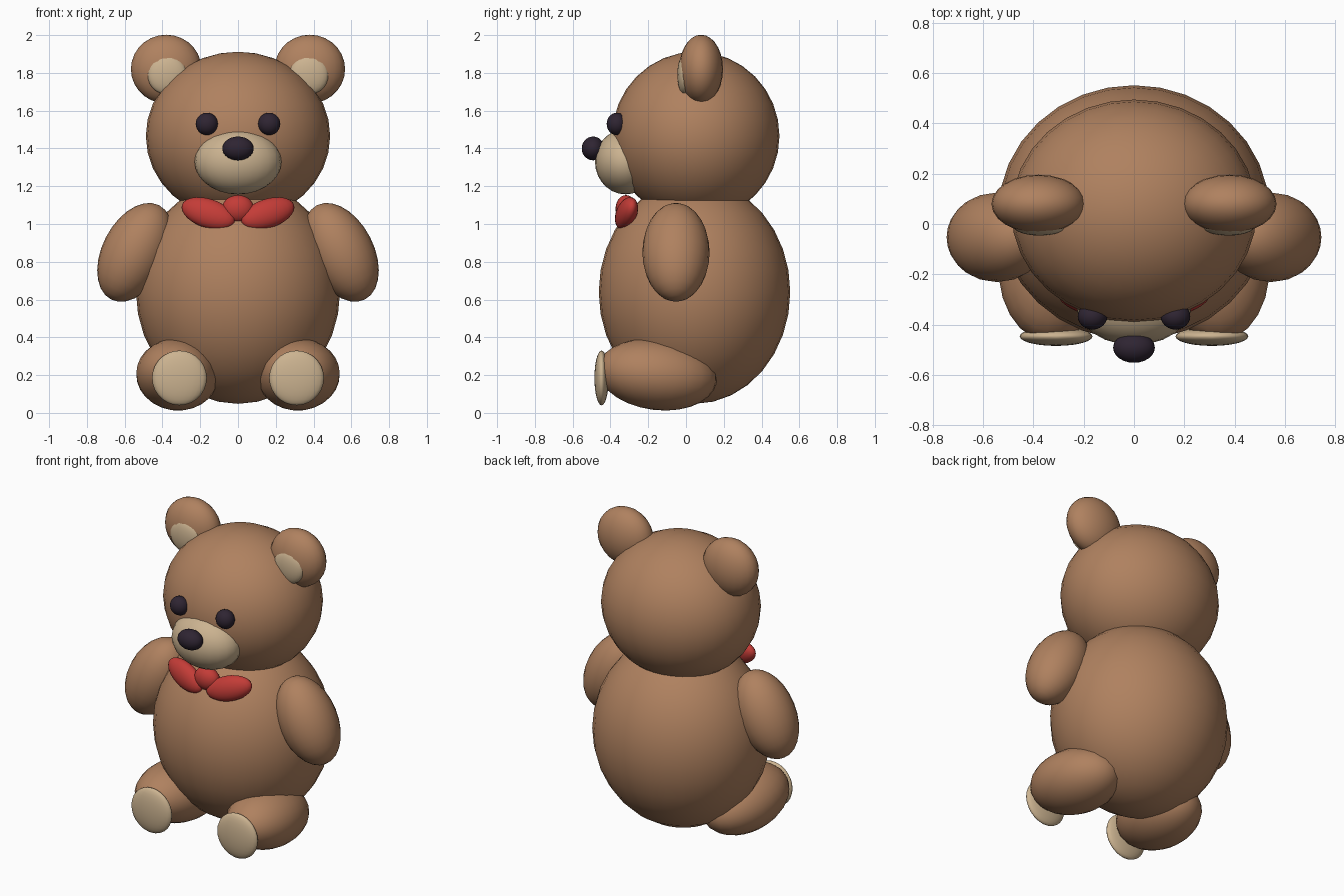
import bpy
import math

if "Cube" in bpy.data.objects:
    bpy.data.objects.remove(bpy.data.objects["Cube"])


def material(name, rgb):
    m = bpy.data.materials.new(name)
    m.diffuse_color = (*rgb, 1.0)
    m.use_nodes = True
    m.node_tree.nodes["Principled BSDF"].inputs["Base Color"].default_value = m.diffuse_color
    return m


FUR = material("brown_fur", (0.43, 0.22, 0.115))
CREAM = material("cream_felt", (0.60, 0.45, 0.28))
DARK = material("dark_plum", (0.028, 0.018, 0.032))
RED = material("red_ribbon", (0.55, 0.045, 0.038))


def ellipsoid(name, center, radii, mat, tilt=(0, 0, 0), segments=24, rings=14):
    """Smooth stuffed shape; tilt is in degrees."""
    bpy.ops.mesh.primitive_uv_sphere_add(
        segments=segments, ring_count=rings, radius=1, location=center,
        rotation=[math.radians(a) for a in tilt])
    ob = bpy.context.object
    ob.name = name
    ob.scale = radii
    bpy.ops.object.transform_apply(location=False, rotation=False, scale=True)
    ob.data.materials.append(mat)
    bpy.ops.object.shade_smooth()
    return ob


def pair(name, center, radii, mat, tilt=(0, 0, 0), **kw):
    """Left and right copies mirrored across x = 0."""
    for side, s in (("right", 1), ("left", -1)):
        ellipsoid(f"{name}_{side}", (s * center[0], center[1], center[2]),
                  radii, mat, (tilt[0], s * tilt[1], s * tilt[2]), **kw)


# Torso and head
ellipsoid("body", (0, 0.045, 0.64), (0.54, 0.507, 0.592), FUR, segments=32, rings=16)
ellipsoid("head", (0, 0.052, 1.466), (0.488, 0.443, 0.446), FUR, segments=32, rings=16)

# Ears with pale inner discs
pair("ear", (0.38, 0.08, 1.82), (0.187, 0.116, 0.182), FUR)
pair("inner_ear", (0.375, -0.01, 1.79), (0.104, 0.036, 0.104), CREAM)

# Face
ellipsoid("muzzle", (0, -0.32, 1.33), (0.23, 0.162, 0.173), CREAM)
ellipsoid("nose", (0, -0.492, 1.40), (0.083, 0.06, 0.063), DARK)
pair("eye", (0.165, -0.367, 1.53), (0.059, 0.053, 0.059), DARK)

# Bow tie: two lobes tilted up and back at their outer ends, plus a knot
pair("bow_lobe", (0.158, -0.315, 1.056), (0.15, 0.052, 0.077), RED, (-10, -18, 14))
ellipsoid("bow_knot", (0, -0.318, 1.08), (0.085, 0.055, 0.073), RED)

# Arms hang outward from the shoulders
pair("arm", (0.545, -0.053, 0.85), (0.174, 0.178, 0.28), FUR, (0, -27, 0))

# Legs stretch forward, with flat foot pads
pair("leg", (0.32, -0.152, 0.203), (0.219, 0.318, 0.188), FUR, (-7, 0, 5))
pair("foot_pad", (0.31, -0.447, 0.185), (0.145, 0.038, 0.145), CREAM)
